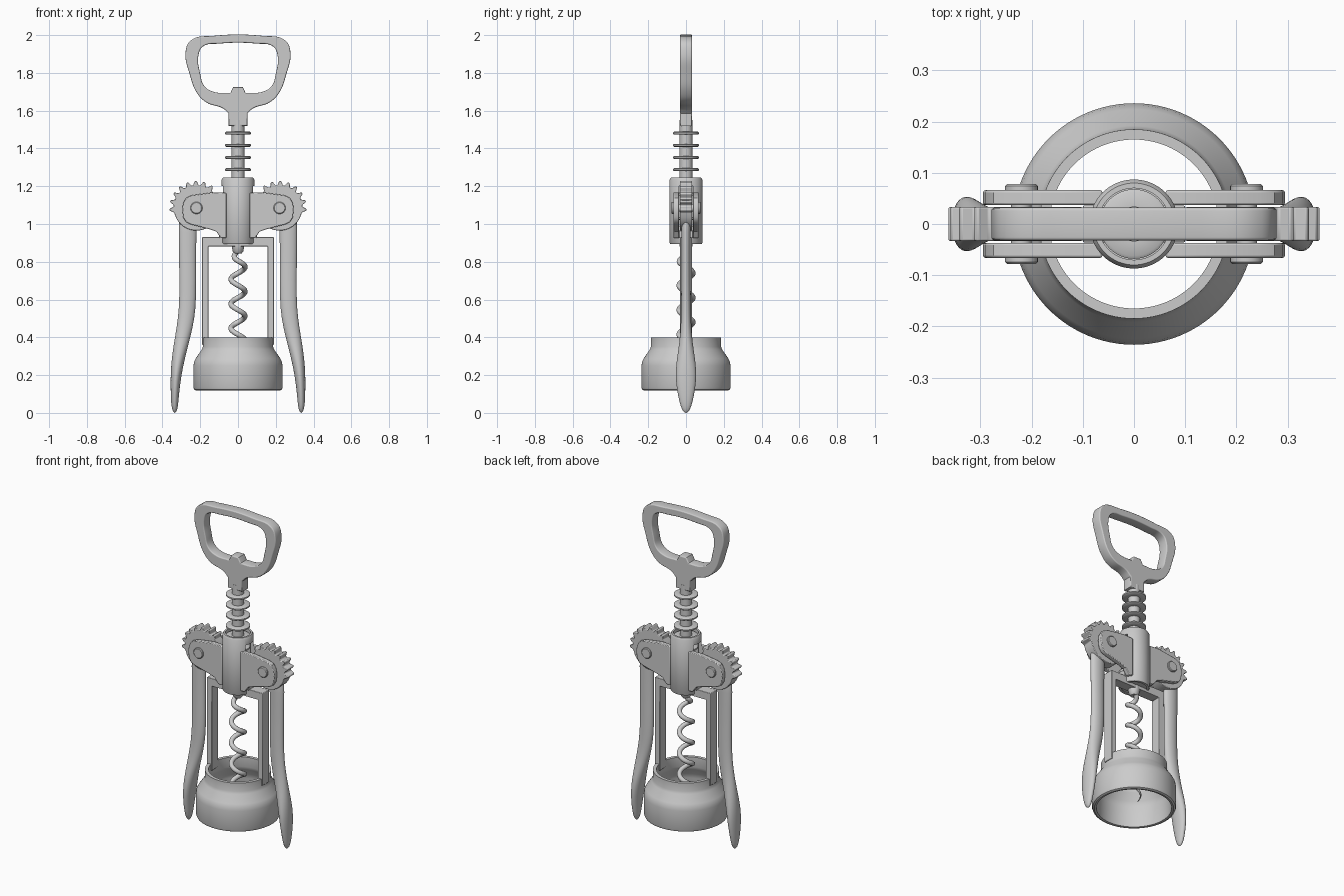
import bpy, bmesh
from math import sin, cos, pi, radians
from mathutils import Vector

if "Cube" in bpy.data.objects:
    bpy.data.objects.remove(bpy.data.objects["Cube"])


def finish(ob, angle=35):
    bpy.ops.object.select_all(action='DESELECT')
    ob.select_set(True)
    bpy.context.view_layer.objects.active = ob
    bpy.ops.object.shade_smooth_by_angle(angle=radians(angle))
    return ob


def from_bmesh(name, bm):
    bmesh.ops.remove_doubles(bm, verts=bm.verts, dist=1e-5)
    bmesh.ops.recalc_face_normals(bm, faces=bm.faces)
    me = bpy.data.meshes.new(name)
    bm.to_mesh(me)
    bm.free()
    ob = bpy.data.objects.new(name, me)
    bpy.context.collection.objects.link(ob)
    return finish(ob)


def mirror(ob, x=True, y=False):
    m = ob.modifiers.new("mirror", 'MIRROR')
    m.use_axis = (x, y, False)
    return ob


def bevel(ob, w):
    m = ob.modifiers.new("bevel", 'BEVEL')
    m.width, m.segments, m.limit_method = w, 2, 'ANGLE'
    m.angle_limit = radians(50)
    return ob


def rings(bm, loops, closed=False):
    vs = [[bm.verts.new(p) for p in lp] for lp in loops]
    n = len(vs[0])
    for a, b in zip(vs, vs[1:] + ([vs[0]] if closed else [])):
        for i in range(n):
            bm.faces.new((a[i], a[(i + 1) % n], b[(i + 1) % n], b[i]))
    return vs


def lathe(name, prof, closed=True, n=64):
    bm = bmesh.new()
    vs = rings(bm, [[(r * cos(2 * pi * i / n), r * sin(2 * pi * i / n), z)
                     for i in range(n)] for r, z in prof], closed)
    if not closed:
        bm.faces.new(vs[0])
        bm.faces.new(vs[-1])
    return from_bmesh(name, bm)


def prism(name, pts, y0, y1):
    bm = bmesh.new()
    vs = rings(bm, [[(x, y, z) for x, z in pts] for y in (y0, y1)])
    bm.faces.new(vs[0])
    bm.faces.new(vs[1])
    return from_bmesh(name, bm)


def box(name, x0, x1, y, z0, z1):
    return prism(name, [(x0, z0), (x1, z0), (x1, z1), (x0, z1)], -y, y)


def curve_to_mesh(name, cu):
    tmp = bpy.data.objects.new(name + "_curve", cu)
    bpy.context.collection.objects.link(tmp)
    dg = bpy.context.evaluated_depsgraph_get()
    me = bpy.data.meshes.new_from_object(tmp.evaluated_get(dg))
    bpy.data.objects.remove(tmp)
    ob = bpy.data.objects.new(name, me)
    bpy.context.collection.objects.link(ob)
    return ob


# Handle loop: half outlines, mirrored; third value 1 = sharp corner
outer = [(.05, 1.52, 1), (.05, 1.585, 1), (.08, 1.612, 0), (.165, 1.642, 0), (.215, 1.69, 0),
         (.255, 1.79, 0), (.277, 1.915, 0), (.25, 1.972, 0), (.13, 1.996, 0)]
inner = [(.025, 1.725, 1), (.04, 1.694, 1), (.13, 1.70, 0), (.178, 1.73, 0), (.199, 1.79, 0),
         (.208, 1.90, 0), (.185, 1.94, 0), (.10, 1.955, 0)]
cu = bpy.data.curves.new("handle", 'CURVE')
cu.dimensions, cu.fill_mode = '2D', 'BOTH'
cu.extrude, cu.bevel_depth, cu.offset = .026, .006, -.006
cu.bevel_resolution, cu.resolution_u = 2, 8
for half in (outer, inner):
    pts = half + [(-x, z, k) for x, z, k in reversed(half)]
    sp = cu.splines.new('BEZIER')
    sp.bezier_points.add(len(pts) - 1)
    sp.use_cyclic_u = True
    for bp, (x, z, k) in zip(sp.bezier_points, pts):
        bp.co = (x, z, 0)
        bp.handle_left_type = bp.handle_right_type = 'VECTOR' if k else 'AUTO'
handle = curve_to_mesh("handle", cu)
handle.rotation_euler.x = pi / 2
finish(handle)

# Threaded shaft with rack rings and a tapered collar at its foot
prof = [(.02, .845), (.028, .855), (.034, .885), (.034, .93)]
for k in range(9):
    z = .965 + k * .0645
    prof += [(.034, z - .008), (.062, z - .008), (.068, z - .004),
             (.068, z + .004), (.062, z + .008), (.034, z + .008)]
prof += [(.034, 1.55)]
lathe("rack_shaft", prof, closed=False, n=48)

# Body sleeve, slotted where the gears reach the rack
sleeve = lathe("body_sleeve", [(.07, .895), (.084, .895), (.087, .90), (.087, 1.235),
                               (.08, 1.246), (.07, 1.246)])
slot = box("slot_cutter", -.2, .2, .037, .99, 1.2)
m = sleeve.modifiers.new("slot", 'BOOLEAN')
m.object, m.operation, m.solver = slot, 'DIFFERENCE', 'EXACT'
bpy.context.view_layer.objects.active = sleeve
bpy.ops.object.modifier_apply(modifier="slot")
bpy.data.objects.remove(slot)
finish(sleeve)
lathe("sleeve_floor", [(.03, .90), (.075, .90), (.075, .93), (.03, .93)])

# Pivot plates, front and back, both sides
plate = [(.062, 1.165), (.13, 1.168), (.245, 1.152), (.275, 1.138), (.291, 1.11), (.295, 1.075),
         (.29, 1.035), (.275, 1.01), (.25, .998), (.15, .972), (.115, .96), (.09, .925), (.062, .925)]
mirror(bevel(prism("pivot_plate", plate, .037, .066), .004), y=True)

# Rivets through the plates
bm = bmesh.new()
loops = [[(.22 + r * cos(a * pi / 16), y, 1.085 + r * sin(a * pi / 16)) for a in range(32)]
         for r, y in ((.028, -.078), (.032, -.074), (.032, -.064), (.02, -.064),
                      (.02, .064), (.032, .064), (.032, .074), (.028, .078))]
vs = rings(bm, loops)
bm.faces.new(vs[0])
bm.faces.new(vs[-1])
mirror(from_bmesh("rivet", bm))

# Gear heads of the levers
gear = []
for k in range(8):
    a0 = -4 + k * 18.5
    gear += [(a0 - 7, .121), (a0 - 2, .143), (a0 + 2, .143), (a0 + 7, .121)]
gear += [(a, .12) for a in range(145, 346, 10)]
pts = [(.22 + r * cos(radians(a)), 1.085 + r * sin(radians(a))) for a, r in gear]
mirror(bevel(prism("gear_head", pts, -.033, .033), .003))

# Lever arms: (z, centre x, half width x, half depth y)
arm = [(1.06, .262, .052, .028), (.97, .267, .047, .025), (.8, .267, .045, .024),
       (.6, .265, .045, .026), (.5, .274, .044, .027), (.42, .289, .042, .03), (.34, .306, .038, .04),
       (.27, .319, .034, .051), (.2, .328, .029, .056), (.13, .333, .024, .05),
       (.06, .335, .020, .036), (.02, .335, .015, .023), (.004, .335, .007, .011), (.0, .335, .001, .002)]
bm = bmesh.new()
vs = rings(bm, [[(cx + w * cos(2 * pi * i / 20), d * sin(2 * pi * i / 20), z) for i in range(20)]
                for z, cx, w, d in arm])
bm.faces.new(vs[0])
bm.faces.new(vs[-1])
lever = mirror(from_bmesh("lever_arm", bm))
finish(lever, 80)
sub = lever.modifiers.new("smooth", 'SUBSURF')
sub.levels = sub.render_levels = 1

# Frame joining sleeve and bell
frame = [(-.19, .36), (-.19, .93), (.19, .93), (.19, .36), (.157, .36), (.157, .882),
         (-.157, .882), (-.157, .36)]
bevel(prism("frame", frame, -.032, .032), .003)
bevel(box("frame_seat", -.1, .1, .036, .925, .965), .003)

# Bell that sits on the bottle
lathe("bell", [(.165, .40), (.185, .40), (.186, .35), (.192, .335), (.224, .288), (.232, .272),
               (.236, .25), (.236, .135), (.232, .123), (.222, .118), (.21, .12), (.208, .25),
               (.2, .28), (.172, .32), (.165, .34)], n=96)

# Corkscrew worm
cu = bpy.data.curves.new("worm", 'CURVE')
cu.dimensions, cu.bevel_depth, cu.bevel_resolution, cu.use_fill_caps = '3D', .014, 3, True
n = 170
sp = cu.splines.new('POLY')
sp.points.add(n)
for i, p in enumerate(sp.points):
    z = .87 - .69 * i / n
    a = pi / 2 - 2 * pi * (z - .74) / .13
    r = .037 * min(1, max(0, (.87 - z) / .07))
    p.co = (r * cos(a), r * sin(a), z, 1)
    p.radius = min(1, .12 + (n - i) / 28)
finish(curve_to_mesh("worm", cu), 60)
